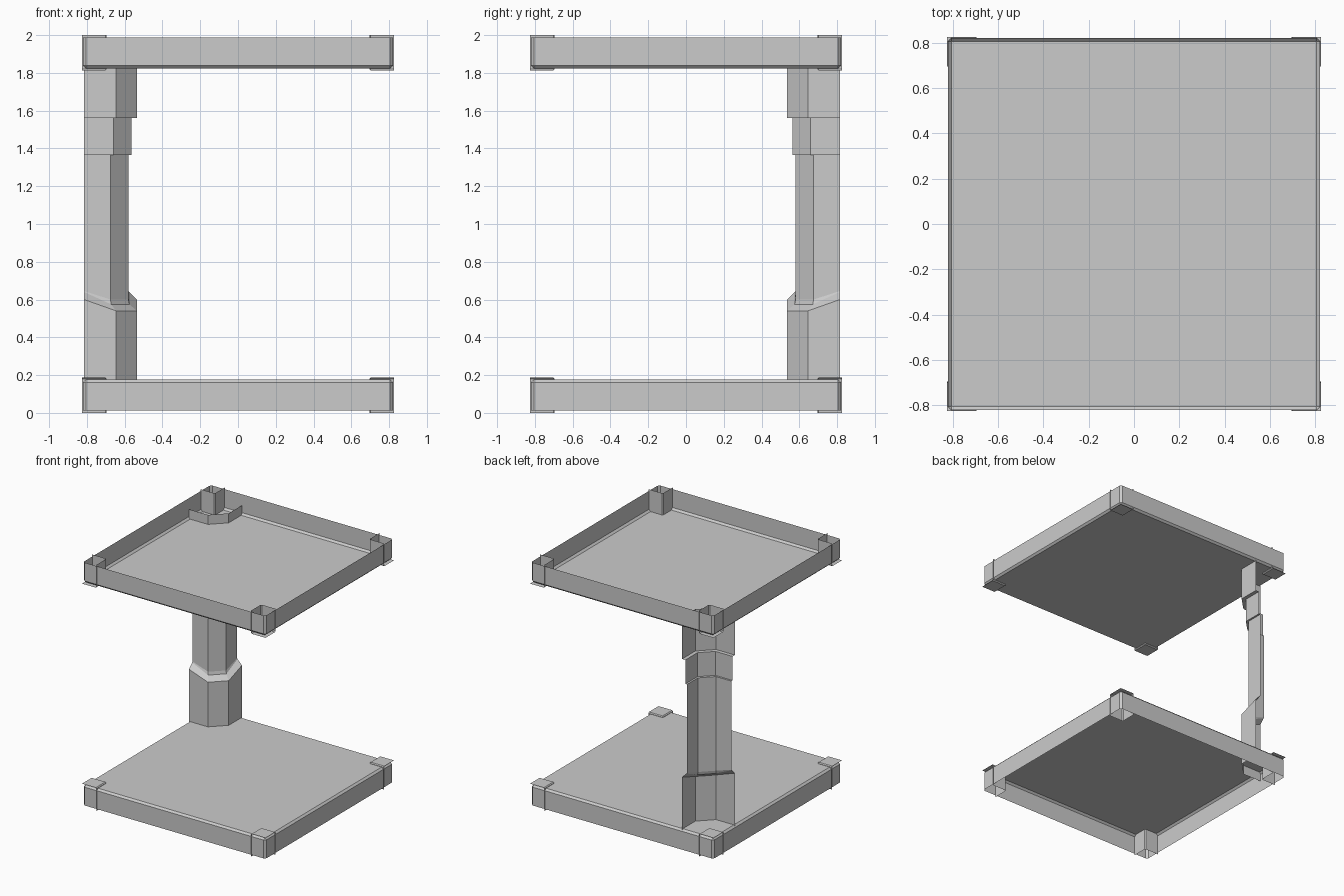
import bpy, bmesh
from mathutils import Matrix, Vector

if "Cube" in bpy.data.objects:
    bpy.data.objects.remove(bpy.data.objects["Cube"])


def finish(bm, name, flip_scale=(1, 1, 1)):
    """Mirror by the given signs about the model's centre (z = 1) and make an object."""
    sx, sy, sz = flip_scale
    for v in bm.verts:
        v.co = Vector((v.co.x * sx, v.co.y * sy, 1 + (v.co.z - 1) * sz))
    if sx * sy * sz < 0:
        bmesh.ops.reverse_faces(bm, faces=bm.faces[:])
    mesh = bpy.data.meshes.new(name)
    bm.to_mesh(mesh)
    bm.free()
    obj = bpy.data.objects.new(name, mesh)
    bpy.context.collection.objects.link(obj)
    return obj


def open_box(lo, hi, open_dirs, bevel):
    """Thin box without the faces pointing along open_dirs, remaining edges chamfered."""
    bm = bmesh.new()
    lo, hi = Vector(lo), Vector(hi)
    bmesh.ops.create_cube(bm, size=1, matrix=Matrix.Translation((lo + hi) / 2)
                          @ Matrix.Diagonal((hi - lo).to_4d()))
    bm.normal_update()
    gone = [f for f in bm.faces
            if any(f.normal.dot(Vector(d)) > 0.9 for d in open_dirs)]
    bmesh.ops.delete(bm, geom=gone, context='FACES')
    edges = [e for e in bm.edges if len(e.link_faces) == 2]
    bmesh.ops.bevel(bm, geom=edges, offset=bevel, segments=1, affect='EDGES', profile=0.5)
    return bm


# Trays: lower one opens downward, upper one is its mirror image
for level, sz in (("lower", 1), ("upper", -1)):
    tray = open_box((-0.82, -0.82, 0.013), (0.82, 0.82, 0.177), [(0, 0, -1)], 0.015)
    finish(tray, level + "_tray", (1, 1, sz))
    # Corner sockets: cap plus two inner walls
    for side, sx in (("left", -1), ("right", 1)):
        for end, sy in (("front", -1), ("back", 1)):
            socket = open_box((0.695, 0.695, 0.0), (0.825, 0.825, 0.187),
                              [(1, 0, 0), (0, 1, 0), (0, 0, -1)], 0.007)
            finish(socket, f"{level}_{end}_{side}_socket", (sx, sy, sz))

# Corner post: open three-panel shell.
# Each ring: reach from the corner, start of the diagonal, z at outer ends, z at diagonal
rings = [
    (0.280, 0.170, 0.10, 0.10),    # foot
    (0.280, 0.170, 0.60, 0.54),
    (0.240, 0.143, 0.64, 0.575),   # dipped shoulder
    (0.235, 0.140, 0.645, 0.60),
    (0.235, 0.140, 1.365, 1.365),  # shaft
    (0.250, 0.155, 1.365, 1.365),
    (0.250, 0.155, 1.56, 1.56),    # collar
    (0.280, 0.170, 1.56, 1.56),
    (0.280, 0.170, 1.90, 1.90),    # head
]
C = 0.815
bm = bmesh.new()
rows = []
for reach, start, z_end, z_mid in rings:
    pts = [(-C, C - reach, z_end), (-C + start, C - reach, z_mid),
           (-C + reach, C - start, z_mid), (-C + reach, C, z_end)]
    rows.append([bm.verts.new(p) for p in pts])
for a, b in zip(rows, rows[1:]):
    for i in range(3):
        bm.faces.new((a[i], a[i + 1], b[i + 1], b[i]))
finish(bm, "corner_post")
